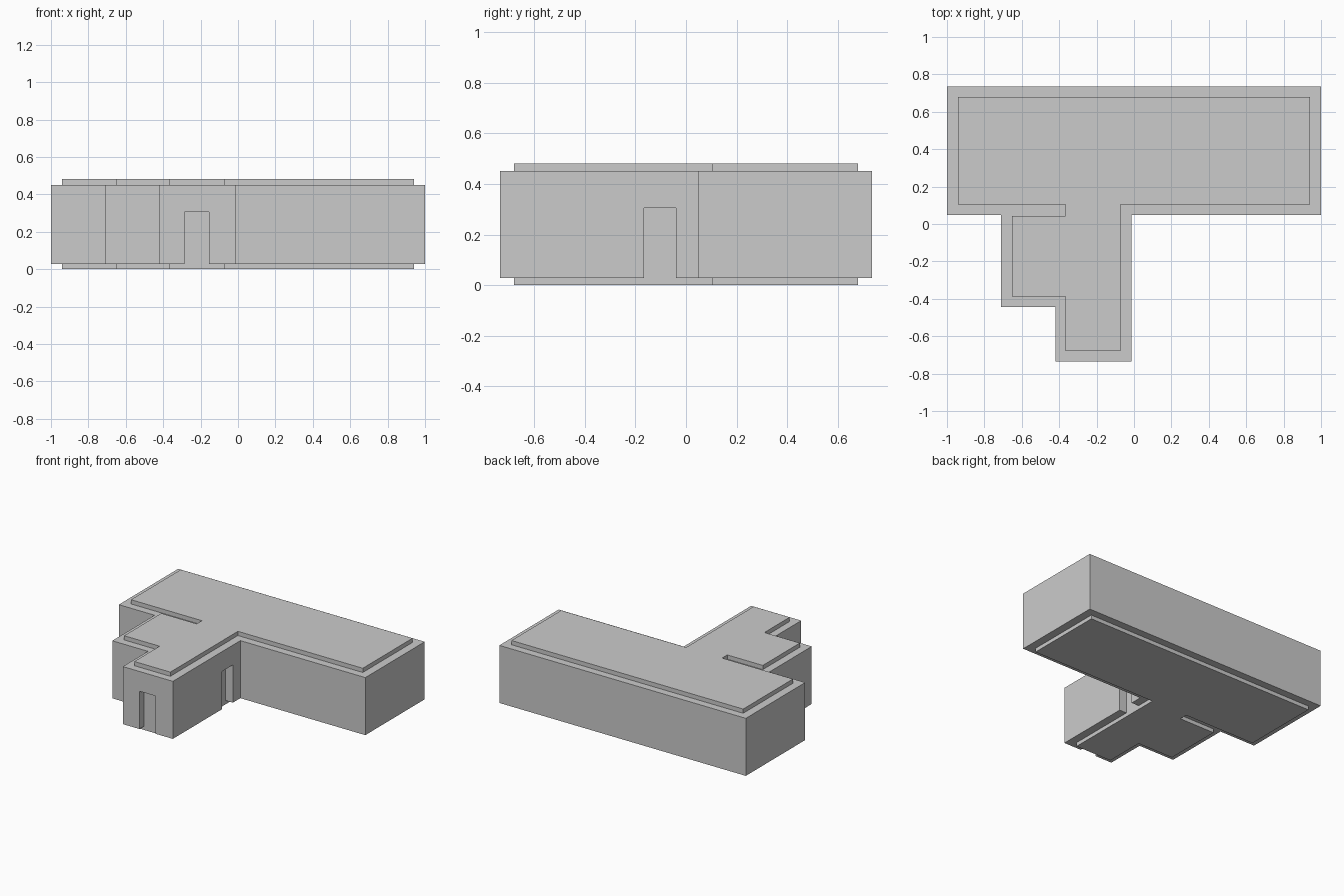
import bpy, bmesh

if "Cube" in bpy.data.objects:
    bpy.data.objects.remove(bpy.data.objects["Cube"])


def prism(name, outline, z0, z1):
    """Extrude a flat plan outline between two heights."""
    bm = bmesh.new()
    face = bm.faces.new([bm.verts.new((x, y, z0)) for x, y in outline])
    ext = bmesh.ops.extrude_face_region(bm, geom=[face], use_keep_orig=True)
    verts = [g for g in ext["geom"] if isinstance(g, bmesh.types.BMVert)]
    bmesh.ops.translate(bm, verts=verts, vec=(0, 0, z1 - z0))
    bmesh.ops.recalc_face_normals(bm, faces=bm.faces)
    mesh = bpy.data.meshes.new(name)
    bm.to_mesh(mesh)
    bm.free()
    obj = bpy.data.objects.new(name, mesh)
    bpy.context.collection.objects.link(obj)
    return obj


def cut_door(target, name, x0, x1, y0, y1, top):
    """Cut a doorway through the outer wall, open at the bottom."""
    cutter = prism(name, [(x0, y0), (x1, y0), (x1, y1), (x0, y1)], -0.05, top)
    mod = target.modifiers.new(name, 'BOOLEAN')
    mod.operation = 'DIFFERENCE'
    mod.solver = 'EXACT'
    mod.object = cutter
    bpy.context.view_layer.objects.active = target
    bpy.ops.object.modifier_apply(modifier=name)
    bpy.data.objects.remove(cutter)


# Outer walls: long hall with a stepped front wing
walls = prism("outer_walls", [
    (-1, 0.735), (-1, 0.047), (-0.71, 0.047), (-0.71, -0.443),
    (-0.42, -0.443), (-0.42, -0.735), (-0.014, -0.735), (-0.014, 0.047),
    (1, 0.047), (1, 0.735)], 0.028, 0.45)

# Doorways in the wing's front and right walls
cut_door(walls, "front_door_cutter", -0.285, -0.155, -0.80, -0.66, 0.305)
cut_door(walls, "side_door_cutter", -0.09, 0.05, -0.165, -0.04, 0.305)

# Room core: shows as floor slab, roof slab and the backs of the doorways,
# with a slot where the partition between side room and hall runs
prism("room_core", [
    (-0.94, 0.68), (-0.94, 0.103), (-0.365, 0.103), (-0.365, 0.043),
    (-0.653, 0.043), (-0.653, -0.387), (-0.365, -0.387), (-0.365, -0.68),
    (-0.073, -0.68), (-0.073, 0.103), (0.94, 0.103), (0.94, 0.68)], 0, 0.481)
